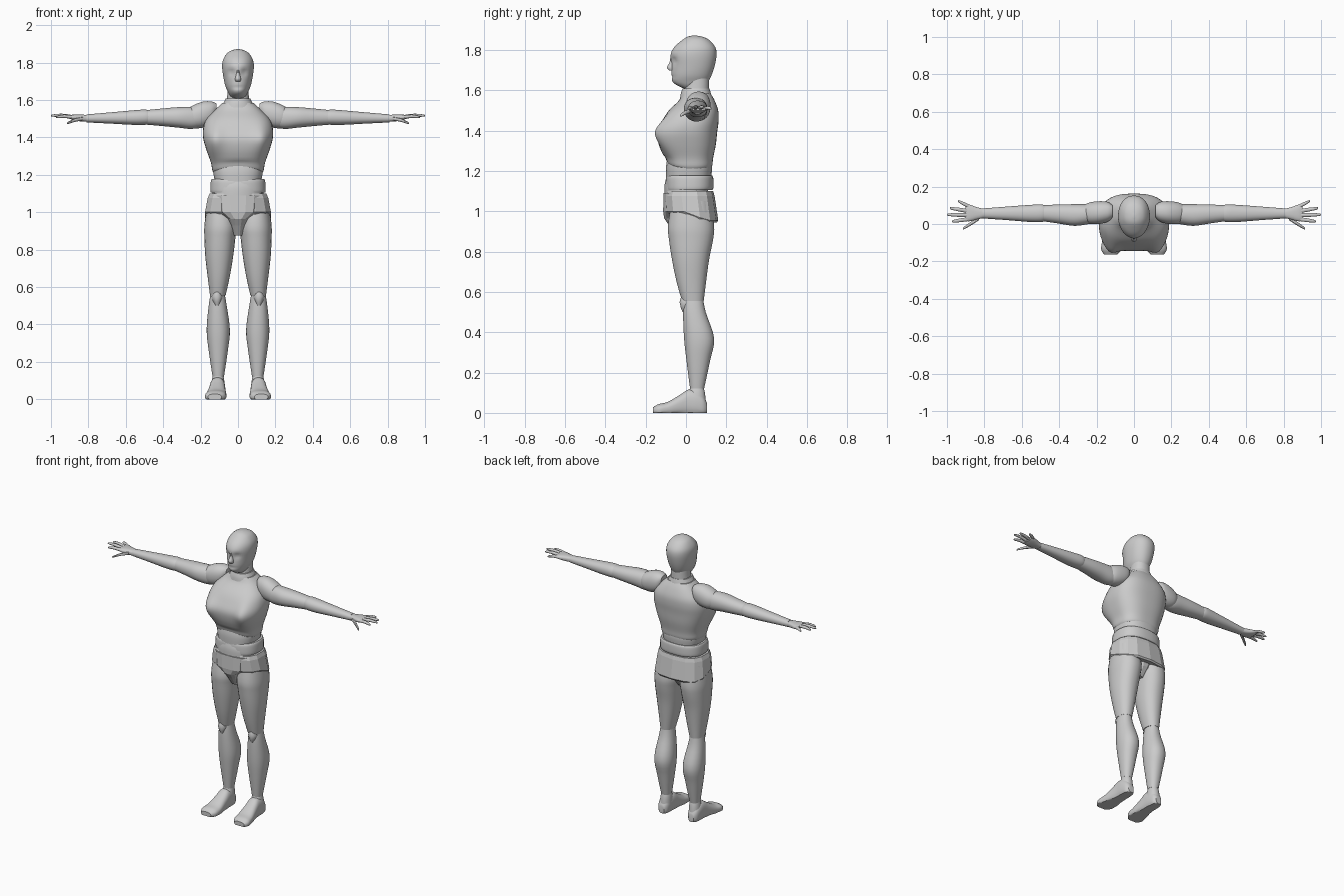
import bpy, bmesh, math
from math import exp


def spline(a, b, c, d, t):
    return [0.5 * (2*q + (r - p)*t + (2*p - 5*q + 4*r - s)*t*t + (3*q - p - 3*r + s)*t**3)
            for p, q, r, s in zip(a, b, c, d)]


def loft(name, rings, axis='Z', n=28, steps=4, p=2.2, mirror=False, warp=None, smooth=True):
    """Skin rings (position, u0, u1, v0, v1); Z: u=x v=y, X: u=y v=z, Y: u=x v=z."""
    fine = []
    last = len(rings) - 1
    for i in range(last):
        a, d = rings[max(i - 1, 0)], rings[min(i + 2, last)]
        fine += [spline(a, rings[i], rings[i + 1], d, k / steps) for k in range(steps)]
    fine.append(rings[last])
    bm = bmesh.new()
    loops = []
    for t, u0, u1, v0, v1 in fine:
        loop = []
        for k in range(n):
            a = 2 * math.pi * (k + 0.5) / n
            c, s = math.cos(a), math.sin(a)
            u = (u0 + u1)/2 + (u1 - u0)/2 * math.copysign(abs(c)**(2/p), c)
            v = (v0 + v1)/2 + (v1 - v0)/2 * math.copysign(abs(s)**(2/p), s)
            co = {'Z': (u, v, t), 'X': (t, u, v), 'Y': (u, t, v)}[axis]
            loop.append(bm.verts.new(warp(*co) if warp else co))
        loops.append(loop)
    for A, B in zip(loops, loops[1:]):
        for k in range(n):
            bm.faces.new((A[k], A[(k+1) % n], B[(k+1) % n], B[k]))
    bm.faces.new(loops[0])
    bm.faces.new(loops[-1])
    bmesh.ops.recalc_face_normals(bm, faces=bm.faces)
    me = bpy.data.meshes.new(name)
    bm.to_mesh(me)
    bm.free()
    ob = bpy.data.objects.new(name, me)
    bpy.context.collection.objects.link(ob)
    if smooth:
        bpy.ops.object.select_all(action='DESELECT')
        ob.select_set(True)
        bpy.context.view_layer.objects.active = ob
        bpy.ops.object.shade_smooth_by_angle(angle=math.radians(40))
    if mirror:
        ob.modifiers.new("mirror", 'MIRROR').use_mirror_merge = False
    return ob


def body(name, rows, **kw):
    """Centred loft from rows (z, half width, y front, y back)."""
    return loft(name, [(z, -w, w, f, b) for z, w, f, b in rows], **kw)


# Head with eye sockets and a narrower face
def face(x, y, z):
    if y < 0.02:
        x *= 1 - 0.12 * min(1, (0.02 - y) / 0.09)
        y += 0.014 * exp(-((abs(x) - .034)/.018)**2 - ((z - 1.748)/.018)**2)
        y += 0.005 * exp(-(x/.03)**2 - ((z - 1.667)/.008)**2)
    return x, y, z


body("head", [(1.605, .03, 0, .07), (1.625, .045, -.045, .1), (1.645, .055, -.068, .112),
              (1.675, .068, -.073, .127), (1.72, .078, -.072, .142), (1.775, .085, -.077, .152),
              (1.815, .08, -.058, .145), (1.85, .058, -.018, .115), (1.866, .032, .008, .082),
              (1.872, .006, .035, .05)], n=40, warp=face)
body("nose", [(1.77, .007, -.077, -.05), (1.74, .01, -.082, -.05), (1.713, .016, -.095, -.05),
              (1.698, .014, -.084, -.05)], n=12)

# Neck and collar
body("neck", [(1.55, .07, -.02, .115), (1.6, .06, -.01, .115), (1.67, .055, .0, .115)])
body("collar", [(1.56, .09, -.03, .13), (1.585, .077, -.026, .124), (1.608, .066, -.018, .117)])


# Chest with two pectoral bulges
def pecs(x, y, z):
    if y < 0:
        y -= 0.033 * exp(-((abs(x) - .13)/.045)**2 - ((z - 1.39)/.08)**2)
    if z < 1.28:
        z += 0.03 * (1 - min(1, abs(x)/.14)**2) * (y < 0) * min(1, (1.28 - z)/.05)
    return x, y, z


body("chest", [(1.21, .13, -.092, .12), (1.225, .138, -.098, .13), (1.265, .145, -.108, .135),
               (1.33, .168, -.135, .148), (1.394, .186, -.143, .155), (1.45, .186, -.118, .162),
               (1.5, .168, -.085, .16), (1.55, .12, -.035, .142), (1.585, .083, -.018, .122)],
     n=48, p=2.6, warp=pecs)

# Abdomen segments
body("rib_band", [(1.27, .128, -.09, .12), (1.22, .133, -.1, .13), (1.165, .125, -.1, .125)], p=2.5)
body("waist_band", [(1.178, .14, -.092, .13), (1.165, .146, -.1, .136), (1.12, .149, -.102, .137),
                    (1.105, .146, -.1, .132)], p=2.5)
body("belly", [(1.17, .11, -.098, .1), (1.13, .135, -.107, .11), (1.07, .135, -.108, .11)])

# Pelvis core and faceted hip plates
body("pelvis", [(1.09, .13, -.112, .1), (1.0, .118, -.115, .12), (.965, .06, -.11, .12),
                (.93, .045, -.085, .11), (.875, .026, -.05, .07)], p=3, n=16, steps=1, smooth=False)


def drop_back(x, y, z):
    return x, y, z - (.045 * min(1, max(0, y / .1)) if z < 1.03 else 0)


body("hip_plates", [(1.1, .155, -.1, .135), (1.075, .165, -.108, .142), (1.0, .18, -.104, .16),
                    (.99, .174, -.095, .153)], n=14, steps=1, p=2.6, smooth=False, warp=drop_back)

# Legs
loft("thigh", [(1.05, .03, .165, -.07, .12), (.93, .008, .18, -.09, .14), (.86, .014, .18, -.085, .135),
               (.76, .026, .175, -.07, .115), (.65, .045, .162, -.047, .1),
               (.555, .066, .15, -.02, .088)], mirror=True)
loft("knee_pad", [(.597, .105, .115, -.015, .02), (.55, .082, .142, -.033, .04),
                  (.5, .102, .122, -.018, .02)], n=12, steps=2, mirror=True)
loft("shin", [(.585, .075, .143, -.012, .082), (.5, .06, .157, -.015, .098),
              (.37, .043, .168, -.01, .14), (.26, .054, .157, .002, .12),
              (.12, .075, .136, .02, .09)], mirror=True)
loft("ankle", [(.135, .08, .132, .025, .085), (.1, .073, .14, .012, .094),
               (.05, .07, .146, .0, .1)], n=20, mirror=True)
loft("foot", [(.104, .09, .13, .0, .05), (.085, .076, .144, -.015, .085), (.05, .07, .15, -.015, .11),
              (.01, .068, .152, -.015, .115), (-.03, .066, .158, -.015, .09),
              (-.09, .062, .17, -.015, .055), (-.135, .066, .176, -.015, .044),
              (-.163, .088, .16, -.005, .028)], axis='Y', p=2.5, mirror=True,
     warp=lambda x, y, z: (x, y, max(z, 0)))

# Arms
loft("shoulder", [(.115, .035, .1, 1.53, 1.582), (.14, .012, .118, 1.475, 1.592),
                  (.185, .0, .122, 1.452, 1.592), (.235, .0, .116, 1.45, 1.574),
                  (.27, .015, .1, 1.47, 1.553)], axis='X', mirror=True)
loft("upper_arm", [(.2, .01, .1, 1.455, 1.55), (.25, -.002, .106, 1.445, 1.563),
                   (.32, -.01, .106, 1.452, 1.562), (.4, .002, .105, 1.46, 1.555),
                   (.49, .015, .1, 1.468, 1.546)], axis='X', mirror=True)
loft("forearm", [(.475, .015, .1, 1.47, 1.545), (.5, .01, .105, 1.467, 1.549),
                 (.56, .011, .102, 1.467, 1.545), (.67, .02, .094, 1.473, 1.535),
                 (.81, .03, .083, 1.48, 1.523)], axis='X', mirror=True)

# Hands: palm, then digits as (name, base, tip)
loft("palm", [(.8, .033, .08, 1.484, 1.52), (.84, .024, .09, 1.485, 1.522),
              (.88, .014, .104, 1.493, 1.522), (.902, .018, .1, 1.5, 1.518)],
     axis='X', p=2.6, n=20, mirror=True)
digits = [("thumb", (.83, .03, 1.5), (.915, -.026, 1.474)),
          ("index_finger", (.885, .026, 1.508), (.972, .014, 1.508)),
          ("middle_finger", (.885, .047, 1.51), (1.0, .05, 1.516)),
          ("ring_finger", (.885, .069, 1.51), (.985, .085, 1.515)),
          ("little_finger", (.875, .09, 1.507), (.94, .123, 1.509))]
for name, a, b in digits:
    rows = []
    for t, r in ((0, .011), (.5, .0105), (.9, .0075), (1, .004)):
        x, y, z = (i + (j - i) * t for i, j in zip(a, b))
        z += .005 * math.sin(math.pi * t)
        rows.append((x, y - r, y + r, z - r*.85, z + r*.85))
    loft(name, rows, axis='X', n=10, steps=2, mirror=True)
